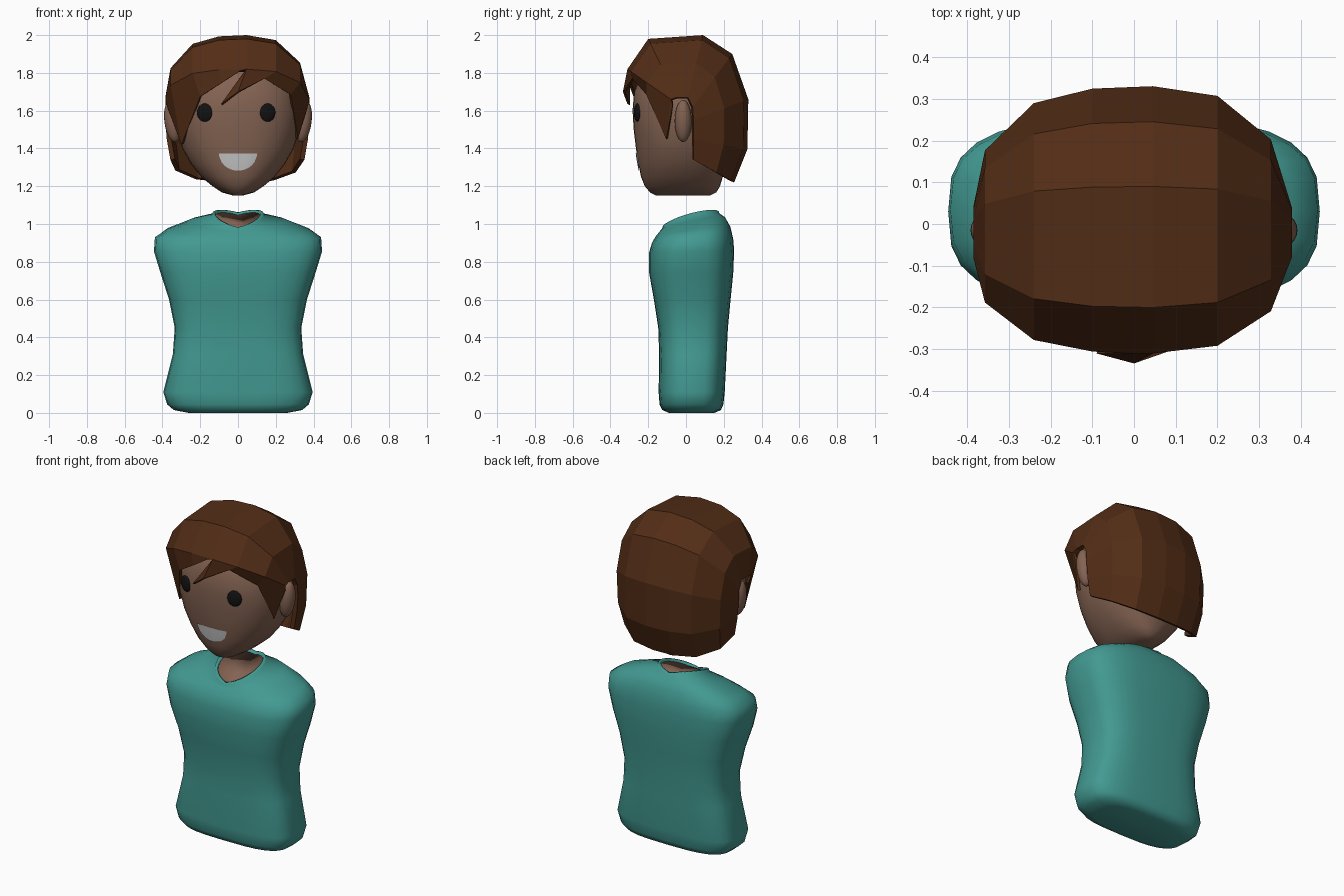
import bpy, bmesh, math
from mathutils import Vector
from mathutils.bvhtree import BVHTree

if "Cube" in bpy.data.objects:
    bpy.data.objects.remove(bpy.data.objects["Cube"])


def material(name, rgb):
    m = bpy.data.materials.new(name)
    m.diffuse_color = (*rgb, 1)
    m.use_nodes = True
    m.node_tree.nodes["Principled BSDF"].inputs["Base Color"].default_value = m.diffuse_color
    return m


SKIN = material("skin", (0.23, 0.125, 0.085))
TEAL = material("teal_cloth", (0.055, 0.32, 0.285))
BROWN = material("brown_hair", (0.085, 0.026, 0.008))
BLACK = material("black_eye", (0.006, 0.006, 0.006))
WHITE = material("white_teeth", (0.6, 0.6, 0.6))


def make(name, verts, faces, mat, smooth=True, recalc=True):
    bm = bmesh.new()
    vs = [bm.verts.new(v) for v in verts]
    for f in faces:
        bm.faces.new([vs[i] for i in dict.fromkeys(f)])
    if recalc:
        bmesh.ops.recalc_face_normals(bm, faces=bm.faces)
    for f in bm.faces:
        f.smooth = smooth
    me = bpy.data.meshes.new(name)
    bm.to_mesh(me)
    bm.free()
    ob = bpy.data.objects.new(name, me)
    bpy.context.collection.objects.link(ob)
    me.materials.append(mat)
    return ob


def ring(w, y0, y1, zf, zb, lift, e, n):
    """Superellipse ring, tilted from front height zf to back height zb."""
    pts = []
    for i in range(n):
        a = 2 * math.pi * i / n
        c, s = math.cos(a), math.sin(a)
        ux = math.copysign(abs(c) ** (2 / e), c)
        uy = math.copysign(abs(s) ** (2 / e), s)
        pts.append((w * ux, (y0 + y1) / 2 + (y1 - y0) / 2 * uy,
                    zf + (zb - zf) * (uy + 1) / 2 + lift * abs(ux)))
    return pts


def loft(name, rings, mat, n, cap_top=True):
    verts = [p for r in rings for p in r]
    faces = [(k * n + i, k * n + (i + 1) % n, (k + 1) * n + (i + 1) % n, (k + 1) * n + i)
             for k in range(len(rings) - 1) for i in range(n)]
    faces.append(tuple(range(n))[::-1])
    if cap_top:
        faces.append(tuple(range(len(verts) - n, len(verts))))
    return make(name, verts, faces, mat)


# Shirt: rows are half width, front y, back y, front z, back z, side lift, squareness
shirt = [
    (0.26, -0.09, 0.15, 0.0, 0.0, 0, 3.2), (0.34, -0.125, 0.185, 0.015, 0.015, 0, 3.2),
    (0.375, -0.14, 0.198, 0.045, 0.045, 0, 3.2), (0.395, -0.145, 0.205, 0.11, 0.11, 0, 3.2),
    (0.345, -0.142, 0.215, 0.31, 0.31, 0, 3.2), (0.335, -0.147, 0.222, 0.45, 0.45, 0, 3.2),
    (0.365, -0.17, 0.236, 0.6, 0.6, 0, 3.2), (0.41, -0.195, 0.25, 0.74, 0.74, 0, 3.2),
    (0.445, -0.195, 0.255, 0.85, 0.86, 0, 3), (0.44, -0.18, 0.25, 0.90, 0.92, 0.02, 2.9),
    (0.38, -0.16, 0.235, 0.935, 0.985, 0.01, 2.7), (0.25, -0.14, 0.21, 0.957, 1.03, 0.025, 2.4),
    (0.14, -0.128, 0.18, 0.968, 1.05, 0.035, 2), (0.135, -0.125, 0.175, 0.982, 1.062, 0.035, 2),
    (0.12, -0.112, 0.16, 0.98, 1.06, 0.035, 2), (0.118, -0.11, 0.158, 0.955, 1.035, 0.035, 2)]
N = 28
loft("shirt", [ring(*r, N) for r in shirt], TEAL, N, cap_top=False)

# Skin showing inside the collar
loft("neck_base", [ring(0.12, -0.112, 0.16, z, z + 0.08, 0.035, 2, N) for z in (0.93, 0.968)], SKIN, N)

# Head: rows are z, half width, front y, back y
head_rows = [
    (1.152, 0.03, -0.16, 0.13), (1.167, 0.085, -0.19, 0.16), (1.20, 0.135, -0.218, 0.18),
    (1.25, 0.195, -0.238, 0.195), (1.32, 0.25, -0.252, 0.22), (1.40, 0.295, -0.265, 0.25),
    (1.50, 0.325, -0.277, 0.27), (1.60, 0.333, -0.283, 0.27), (1.70, 0.322, -0.275, 0.26),
    (1.80, 0.27, -0.235, 0.22), (1.88, 0.18, -0.14, 0.16), (1.92, 0.07, -0.06, 0.07)]
head = loft("head", [ring(w, a, b, z, z, 0, 2.35, 36) for z, w, a, b in head_rows], SKIN, 36)
dg = bpy.context.evaluated_depsgraph_get()
tree = BVHTree.FromObject(head, dg)


def face_y(x, z):
    return tree.ray_cast(Vector((x, -2, z)), Vector((0, 1, 0)))[0].y


def ball(name, loc, size, mat, turn=(0, 0, 0)):
    bpy.ops.mesh.primitive_uv_sphere_add(segments=20, ring_count=12, radius=1, location=loc, rotation=turn)
    ob = bpy.context.object
    ob.name = name
    ob.scale = size
    ob.data.materials.append(mat)
    bpy.ops.object.shade_smooth()


# Ears and eyes
for side, s, ex in (("left", 1, 0.157), ("right", -1, -0.176)):
    ball(side + "_ear", (0.345 * s, -0.015, 1.545), (0.045, 0.045, 0.112), SKIN, (0, 0.12 * s, 0))
    ball(side + "_eye", (ex, face_y(ex, 1.59) + 0.002, 1.59), (0.043, 0.014, 0.048), BLACK, (0, 0, 0.3 * s))

# Smiling mouth laid on the face
verts, faces = [], []
M, R = 14, 4
for i in range(M + 1):
    x = -0.1 + 0.2 * i / M
    drop = 0.012 + 0.078 * max(0, 1 - (x / 0.1) ** 2) ** 0.6
    for j in range(R + 1):
        z = 1.372 - drop * j / R
        verts.append((x, face_y(x, z) - 0.006, z))
for i in range(M):
    for j in range(R):
        a = i * (R + 1) + j
        faces.append((a, a + 1, a + R + 2, a + R + 1))
make("mouth", verts, faces, WHITE, recalc=False)

# Hair cap: strips fanned about the ears; (outer y, z, inner y, z, width scale)
stations = [(-0.31, 1.82, -0.08, 1.66, 1), (-0.2, 1.98, -0.05, 1.67, 1), (0.09, 2.0, 0.01, 1.67, 1),
            (0.245, 1.9, 0.035, 1.62, 1), (0.33, 1.66, 0.04, 1.55, 1),
            (0.325, 1.395, 0.04, 1.45, 0.98), (0.255, 1.22, 0.04, 1.34, 0.93)]
columns = [(-0.385, 0), (-0.357, 0.47), (-0.24, 0.86), (-0.1, 0.98),
           (0.045, 1), (0.2, 0.92), (0.328, 0.56), (0.378, 0)]
C = len(columns)
cap = [(x * sc, qy + (py - qy) * k, qz + (pz - qz) * k)
       for py, pz, qy, qz, sc in stations for x, k in columns]
cap_faces = [(r * C + c, r * C + c + 1, (r + 1) * C + c + 1, (r + 1) * C + c)
             for r in range(len(stations) - 1) for c in range(C - 1)]


def thicken(ob, t):
    m = ob.modifiers.new("thickness", 'SOLIDIFY')
    m.thickness = t
    m.offset = -1


thicken(make("hair_cap", cap, cap_faces, BROWN, smooth=False), 0.025)


# Fringe locks: each hangs from cap front-edge columns down to a jagged edge
def lock(name, tops, bottoms):
    n = C
    fs = []
    for i in range(len(tops) - 1):
        fs.append((tops[i], n + i, n + i + 1, tops[i + 1]))
    ob = make(name, cap[:C] + bottoms, fs, BROWN, smooth=False, recalc=False)
    thicken(ob, 0.015)


lock("fringe_right", [0, 1, 2, 3, 4],
     [(-0.375, -0.07, 1.62), (-0.3, -0.14, 1.42), (-0.2, -0.278, 1.675),
      (-0.09, -0.305, 1.745), (0.01, -0.312, 1.81)])
lock("fringe_left", [4, 4, 5, 6, 7, 7],
     [(-0.09, -0.31, 1.635), (0.0, -0.334, 1.70), (0.14, -0.285, 1.77),
      (0.28, -0.21, 1.685), (0.318, -0.105, 1.45), (0.372, -0.07, 1.63)])
